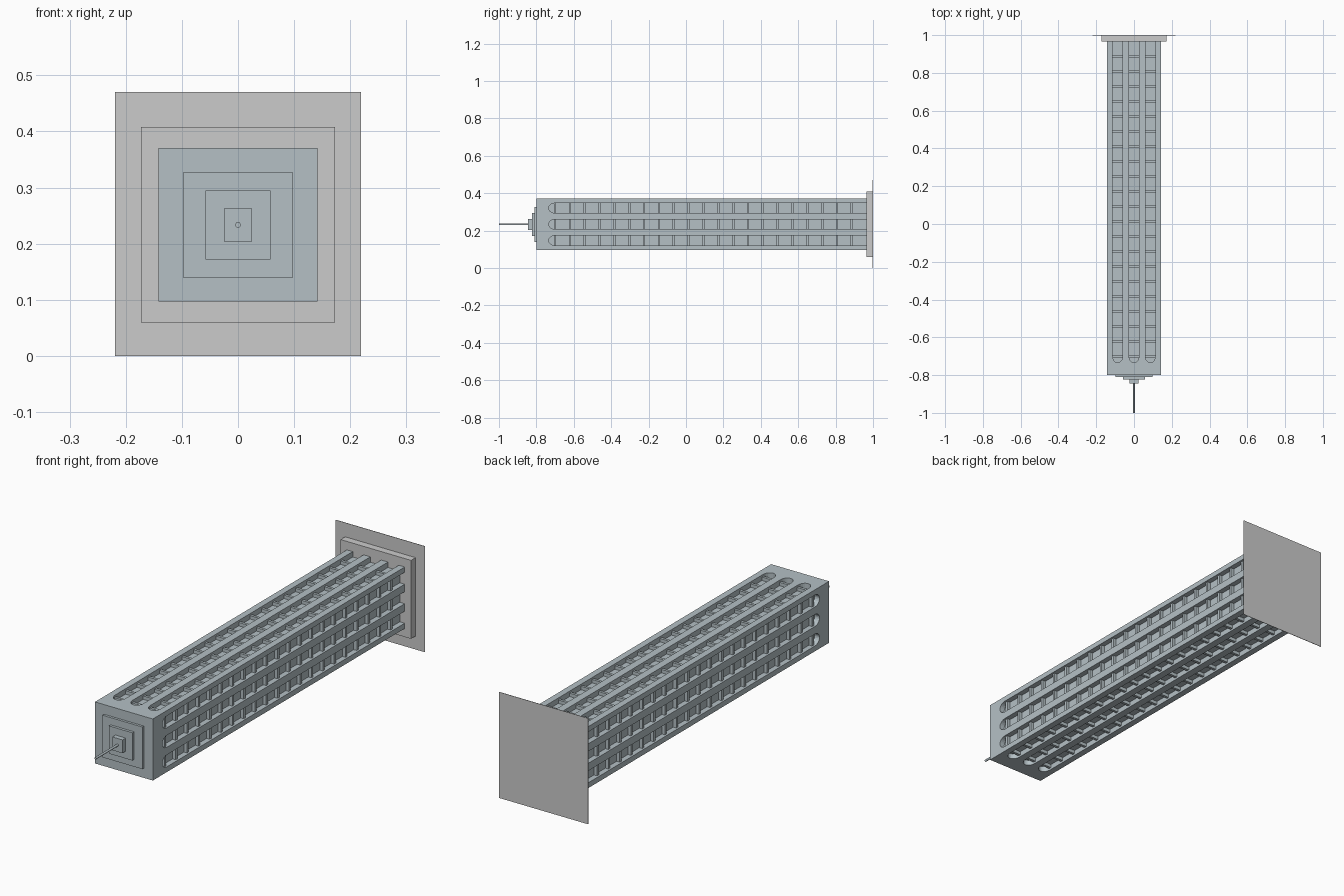
import bpy, bmesh, math
from mathutils import Matrix, Vector

if "Cube" in bpy.data.objects:
    bpy.data.objects.remove(bpy.data.objects["Cube"])

ZC = 0.2335            # height of the tower axis
HX, HZ = 0.142, 0.1365  # half width and half height of the shaft
TOP, FOOT = -0.80, 0.966
DEPTH = 0.024          # slot depth
SLOT = 0.0265          # half slot width
PITCH = 0.0865
ARC_Y = -0.70          # centre of the rounded slot ends

stone = bpy.data.materials.new("stone")
stone.diffuse_color = (0.46, 0.53, 0.56, 1)
stone.use_nodes = True
stone.node_tree.nodes["Principled BSDF"].inputs["Base Color"].default_value = stone.diffuse_color


def finish(bm, name, mat=None):
    bmesh.ops.recalc_face_normals(bm, faces=bm.faces)
    me = bpy.data.meshes.new(name)
    bm.to_mesh(me)
    bm.free()
    ob = bpy.data.objects.new(name, me)
    bpy.context.collection.objects.link(ob)
    if mat:
        me.materials.append(mat)
    return ob


def add_box(bm, lo, hi, m=Matrix()):
    lo, hi = Vector(lo), Vector(hi)
    size = hi - lo
    mat = m @ Matrix.Translation((lo + hi) / 2) @ Matrix.Diagonal((*size, 1))
    bmesh.ops.create_cube(bm, size=1, matrix=mat)


def block(name, hx, hz, y0, y1, mat=None, zc=ZC):
    bm = bmesh.new()
    add_box(bm, (-hx, y0, zc - hz), (hx, y1, zc + hz))
    return finish(bm, name, mat)


# four faces: local x across the face, local z outward from it
def faces():
    for k in range(4):
        rot = Matrix.Translation((0, 0, ZC)) @ Matrix.Rotation(k * math.pi / 2, 4, 'Y')
        yield rot, (HZ if k % 2 == 0 else HX)


# shaft and round-ended slot cutters
shaft = block("tower_shaft", HX, HZ, TOP, FOOT, stone)
bm = bmesh.new()
for m, h in faces():
    for c in (-PITCH, 0, PITCH):
        prof = [(c + SLOT, 1.05)]
        for i in range(13):
            a = math.pi * i / 12
            prof.append((c + SLOT * math.cos(a), ARC_Y - 0.034 * math.sin(a)))
        prof.append((c - SLOT, 1.05))
        f = bm.faces.new([bm.verts.new(m @ Vector((x, y, h - DEPTH))) for x, y in prof])
        ext = bmesh.ops.extrude_face_region(bm, geom=[f])
        out = (m.to_3x3() @ Vector((0, 0, 1))) * (DEPTH + 0.02)
        vs = [g for g in ext["geom"] if isinstance(g, bmesh.types.BMVert)]
        bmesh.ops.translate(bm, verts=vs, vec=out)
        if f.is_valid and not any(len(e.link_faces) == 1 for e in f.edges):
            continue
        if not f.is_valid:
            bmesh.ops.holes_fill(bm, edges=[e for e in bm.edges if e.is_boundary])
cutter = finish(bm, "slot_cutter")
cutter.hide_render = True
mod = shaft.modifiers.new("slots", 'BOOLEAN')
mod.object = cutter
mod.operation = 'DIFFERENCE'
mod.solver = 'EXACT'
bpy.context.view_layer.objects.active = shaft
shaft.select_set(True)
bpy.ops.object.modifier_apply(modifier=mod.name)
bpy.data.objects.remove(cutter)

# floor bars dividing each slot into windows
bm = bmesh.new()
step = (FOOT - ARC_Y) / 21
for m, h in faces():
    for c in (-PITCH, 0, PITCH):
        for i in range(21):
            y = ARC_Y + i * step
            add_box(bm, (c - SLOT - 0.001, y - 0.006, h - DEPTH - 0.002),
                    (c + SLOT + 0.001, y + 0.006, h - 0.009), m)
finish(bm, "window_bars", stone)

# stepped crown
block("crown_lower", 0.098, 0.0935, -0.811, TOP, stone)
block("crown_middle", 0.058, 0.0615, -0.823, -0.811, stone)
block("crown_upper", 0.025, 0.0295, -0.845, -0.823, stone)

# spire
bm = bmesh.new()
bmesh.ops.create_cone(bm, cap_ends=True, segments=16, radius1=0.005, radius2=0.005, depth=0.155,
                      matrix=Matrix.Translation((0, -0.9225, ZC)) @ Matrix.Rotation(math.pi / 2, 4, 'X'))
spire = finish(bm, "spire", stone)
bpy.ops.object.select_all(action='DESELECT')
bpy.context.view_layer.objects.active = spire
spire.select_set(True)
bpy.ops.object.shade_smooth_by_angle()

# plinth and thin ground sheet
block("plinth", 0.173, 0.174, FOOT, 0.998)
block("ground_sheet", 0.219, 0.235, 0.998, 1.0, zc=0.235)
